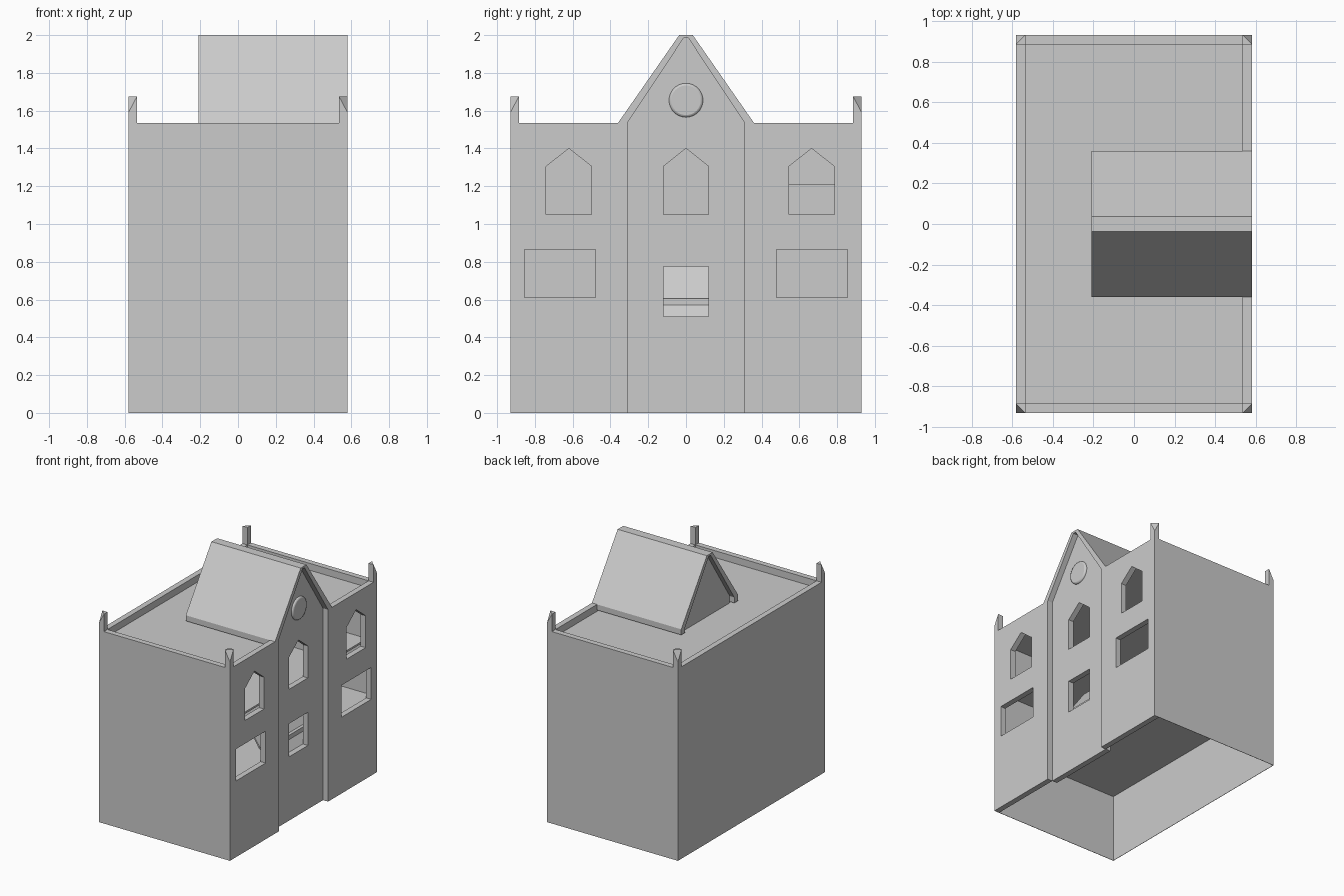
import bpy, bmesh, math

if "Cube" in bpy.data.objects:
    bpy.data.objects.remove(bpy.data.objects["Cube"])

stone = bpy.data.materials.new("warm_grey")
stone.diffuse_color = (0.6, 0.6, 0.6, 1)
stone.use_nodes = True
stone.node_tree.nodes["Principled BSDF"].inputs["Base Color"].default_value = stone.diffuse_color


def mesh_object(name, bm):
    bmesh.ops.recalc_face_normals(bm, faces=bm.faces)
    me = bpy.data.meshes.new(name)
    bm.to_mesh(me)
    bm.free()
    ob = bpy.data.objects.new(name, me)
    bpy.context.collection.objects.link(ob)
    me.materials.append(stone)
    return ob


def prism(name, pts, a, b, axis="X"):
    """Extrude a 2D outline from a to b: yz outline along X, xz along Y, xy along Z."""
    place = {"X": lambda p, t: (t, p[0], p[1]),
             "Y": lambda p, t: (p[0], t, p[1]),
             "Z": lambda p, t: (p[0], p[1], t)}[axis]
    bm = bmesh.new()
    lo = [bm.verts.new(place(p, a)) for p in pts]
    hi = [bm.verts.new(place(p, b)) for p in pts]
    bm.faces.new(lo)
    bm.faces.new(hi)
    n = len(pts)
    for i in range(n):
        j = (i + 1) % n
        bm.faces.new((lo[i], lo[j], hi[j], hi[i]))
    return mesh_object(name, bm)


def rect(a0, a1, b0, b1):
    return [(a0, b0), (a1, b0), (a1, b1), (a0, b1)]


def box(name, x0, x1, y0, y1, z0, z1):
    return prism(name, rect(x0, x1, y0, y1), z0, z1, "Z")


def cut(ob, outlines):
    """Cut window openings through a facade panel."""
    for o in outlines:
        c = prism("window_cutter", o, 0.3, 0.8)
        c.hide_render = True
        m = ob.modifiers.new("opening", "BOOLEAN")
        m.operation, m.object, m.solver = "DIFFERENCE", c, "EXACT"
        bpy.context.view_layer.objects.active = ob
        bpy.ops.object.modifier_apply(modifier=m.name)
        bpy.data.objects.remove(c)


def arched(y):
    return [(y - .12, 1.05), (y + .12, 1.05), (y + .12, 1.305), (y, 1.40), (y - .12, 1.305)]


X, Y, H, P, T = 0.58, 0.93, 1.535, 0.045, 0.003
IN = X - P  # inner side of the facade panels

# facade: two projecting side panels and a recessed gabled centre
for name, y0, y1, wy, l0, l1 in (("left_facade", -Y, -.31, -.62, -.855, -.48),
                                 ("right_facade", .31, Y, .665, .48, .855)):
    cut(prism(name, rect(y0, y1, 0, H), IN, X),
        [arched(wy), rect(l0, l1, .61, .865)])
centre = prism("centre_facade", [(-.31, 0), (.31, 0), (.31, H), (.012, 1.99), (-.012, 1.99), (-.31, H)],
               IN - P, IN)
cut(centre, [arched(0), rect(-.12, .12, .51, .775)])

# thin outer walls, open at the bottom
box("back_wall", -X, -X + T, -Y, Y, 0, H)
for s, n in ((-1, "left"), (1, "right")):
    box(n + "_wall", -X + T, IN, *sorted((s * Y, s * (Y - T))), 0, H)
    box(n + "_parapet", -X, IN, *sorted((s * Y, s * (Y - P))), 1.47, H)
box("back_parapet", -X, -X + P, -Y + P, Y - P, 1.47, H)

# flat roof
box("flat_roof", -X + T, IN, -Y + T, Y - T, 1.46, 1.48)

# inner floors, the lower one notched for the chute behind the centre window
prism("lower_floor", [(-X + T, -Y + T), (IN, -Y + T), (IN, -.3), (.44, -.3), (.44, .3),
                      (IN, .3), (IN, Y - T), (-X + T, Y - T)], .55, .605, "Z")
prism("chute", [(.49, .50), (.24, .85), (.23, .85), (.48, .49)], -.3, .3, "Y")
box("upper_floor", -X + T, .49, -Y + T, Y - T, 1.03, 1.045)
box("inner_box", -.1, .3, .5, Y - T, 1.04, 1.21)

# gable roof with thick slopes and a recessed rear triangle
half = [(.036, 2.0), (.36, H), (.36, 1.49), (.31, 1.49), (.31, H), (.012, 1.985)]
prism("gable_roof", half + [(-y, z) for y, z in reversed(half)], -.21, X)
prism("gable_body", [(-.31, 1.47), (.31, 1.47), (.31, H), (.012, 1.986), (-.012, 1.986), (-.31, H)],
      -.17, .50)

# round medallion on the gable, a shallow rounded disc
bm = bmesh.new()
rings = []
for r, x in ((.09, IN - .01), (.09, IN + .006), (.086, IN + .012), (.078, IN + .015)):
    rings.append([bm.verts.new((x, r * math.cos(math.tau * i / 40), 1.655 + r * math.sin(math.tau * i / 40)))
                  for i in range(40)])
for a, b in zip(rings, rings[1:]):
    for i in range(40):
        bm.faces.new((a[i], a[i - 1], b[i - 1], b[i]))
bm.faces.new(rings[0])
bm.faces.new(rings[-1])
for f in bm.faces:
    f.smooth = len(f.verts) == 4
mesh_object("medallion", bm)

# corner posts with the outer corner cut away
for sx in (-1, 1):
    for sy in (-1, 1):
        bm = bmesh.new()

        def v(ax, ay, z):
            return bm.verts.new((sx * (X - P * ax), sy * (Y - P * ay), z))
        o, a, b, c = v(0, 0, H), v(1, 0, H), v(0, 1, H), v(1, 1, H)
        m, at, bt, ct = v(0, 0, 1.59), v(1, 0, 1.675), v(0, 1, 1.675), v(1, 1, 1.675)
        for f in ((o, a, c, b), (at, bt, ct), (m, at, bt), (o, a, at, m),
                  (o, b, bt, m), (a, c, ct, at), (b, c, ct, bt)):
            bm.faces.new(f)
        mesh_object("corner_post", bm)
